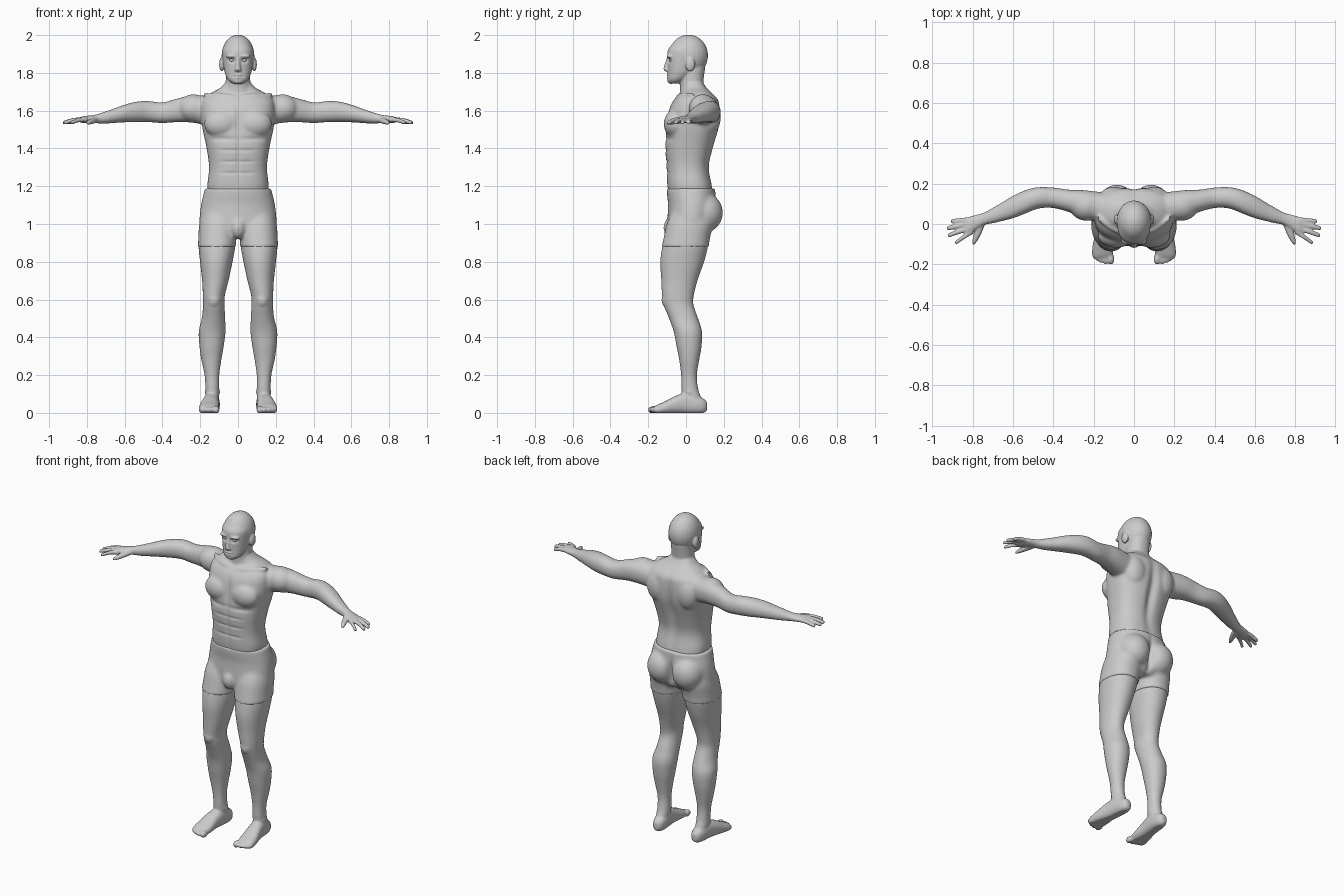
import bpy, bmesh, math
from mathutils import Vector, Matrix

ORDER = {'x': (0, 1, 2), 'y': (1, 0, 2), 'z': (2, 0, 1)}


def spline(rows, steps=5):
    """Catmull-Rom through rows of numbers."""
    out = []
    for i in range(len(rows) - 1):
        quad = (rows[max(i - 1, 0)], rows[i], rows[i + 1], rows[min(i + 2, len(rows) - 1)])
        for s in range(steps):
            t = s / steps
            out.append([0.5 * (2 * b + (c - a) * t + (2 * a - 5 * b + 4 * c - d) * t * t
                               + (3 * b - a - 3 * c + d) * t ** 3) for a, b, c, d in zip(*quad)])
    return out + [list(rows[-1])]


def loft(bm, axis, rows, mirror=False, power=2.2, n=36):
    """Rows: position along axis, centre (2 values), radii (2 values)."""
    o = ORDER[axis]
    for side in ((1, -1) if mirror else (1,)):
        rings = []
        for t, c1, c2, r1, r2 in spline(rows):
            ring = []
            for k in range(n):
                a = 2 * math.pi * k / n
                ca, sa = math.cos(a), math.sin(a)
                p = [0, 0, 0]
                p[o[0]] = t
                p[o[1]] = c1 + r1 * math.copysign(abs(ca) ** (2 / power), ca)
                p[o[2]] = c2 + r2 * math.copysign(abs(sa) ** (2 / power), sa)
                p[0] *= side
                ring.append(bm.verts.new(p))
            rings.append(ring)
        for r, q in zip(rings, rings[1:]):
            for k in range(n):
                bm.faces.new((r[k], r[(k + 1) % n], q[(k + 1) % n], q[k]))
        bm.faces.new(rings[0])
        bm.faces.new(rings[-1])


def blob(bm, c, r, mirror=True):
    """Ellipsoid muscle or feature."""
    for side in ((1, -1) if mirror else (1,)):
        m = Matrix.Translation((c[0] * side, c[1], c[2])) @ Matrix.Diagonal((*r, 1))
        bmesh.ops.create_uvsphere(bm, u_segments=24, v_segments=16, radius=1, matrix=m)


def fuse(name, bm, voxel, passes, soft=None, extra=0, dents=()):
    """Weld overlapping shells into one skin, smooth it and press in creases."""
    bmesh.ops.recalc_face_normals(bm, faces=bm.faces)
    mesh = bpy.data.meshes.new(name)
    bm.to_mesh(mesh)
    bm.free()
    ob = bpy.data.objects.new(name, mesh)
    bpy.context.collection.objects.link(ob)
    mod = ob.modifiers.new("weld", 'REMESH')
    mod.mode = 'VOXEL'
    mod.voxel_size = voxel
    baked = bpy.data.meshes.new_from_object(ob.evaluated_get(bpy.context.evaluated_depsgraph_get()))
    ob.modifiers.clear()
    ob.data = baked
    b = bmesh.new()
    b.from_mesh(baked)
    groups = [(list(b.verts), passes)]
    if soft:
        groups.append(([v for v in b.verts if soft(v.co)], extra))
    for verts, count in groups:
        for _ in range(count):
            bmesh.ops.smooth_vert(b, verts=verts, factor=0.5, use_axis_x=True, use_axis_y=True, use_axis_z=True)
    for c, r, push in dents:
        for v in b.verts:
            d = sum(((abs(v.co.x) if i == 0 else v.co[i]) - c[i]) ** 2 / r[i] ** 2 for i in range(3))
            if d < 9:
                v.co.y += push * math.exp(-d)
    for v in b.verts:
        v.co.z = max(v.co.z, 0)
    b.to_mesh(baked)
    b.free()
    baked.shade_smooth()
    return ob


# Upper body: torso
bm = bmesh.new()
loft(bm, 'z', [(1.12, 0, .035, .15, .115), (1.20, 0, .02, .162, .119), (1.30, 0, .01, .153, .113),
               (1.40, 0, .017, .166, .127), (1.50, 0, .034, .187, .139), (1.56, 0, .04, .195, .14),
               (1.62, 0, .047, .196, .132), (1.66, 0, .054, .185, .116), (1.695, 0, .055, .14, .082),
               (1.72, 0, .045, .095, .066), (1.75, 0, .035, .066, .055)], power=2.5, n=60)
blob(bm, (.088, -.058, 1.53), (.092, .06, .075))            # chest muscles
blob(bm, (.1, .125, 1.57), (.075, .06, .1))                 # shoulder blades
blob(bm, (.235, .09, 1.612), (.085, .075, .075))            # shoulders
loft(bm, 'x', [(.02, -.04, 1.672, .013, .012), (.09, -.03, 1.68, .013, .012),
               (.18, .03, 1.684, .014, .012)], True)        # collar bones
# Arms
loft(bm, 'x', [(.14, .075, 1.60, .08, .08), (.25, .1, 1.608, .068, .071), (.32, .114, 1.602, .056, .063),
               (.40, .13, 1.589, .051, .055), (.47, .13, 1.595, .053, .056), (.53, .113, 1.594, .058, .055),
               (.60, .084, 1.585, .056, .047), (.68, .05, 1.568, .042, .035), (.74, .027, 1.558, .031, .025),
               (.78, .01, 1.555, .036, .02), (.82, -.01, 1.553, .045, .018), (.838, -.014, 1.551, .038, .012)], True)
# Fingers
for (x0, y0), (x1, y1) in (((.80, .022), (.908, .014)), ((.81, .002), (.928, -.02)),
                           ((.81, -.02), (.924, -.055)), ((.80, -.038), (.888, -.09))):
    loft(bm, 'x', [(x0, y0, 1.553, .013, .013), ((x0 + x1) / 2, (y0 + y1) / 2, 1.55, .0125, .0125),
                   (x1 - .008, y1, 1.537, .011, .011), (x1, y1, 1.535, .006, .006)], True, 2, 16)
# Thumbs
loft(bm, 'y', [(.02, .75, 1.552, .02, .016), (-.04, .772, 1.545, .019, .015), (-.08, .788, 1.538, .014, .012),
               (-.102, .796, 1.533, .007, .007)], True, 2, 16)
# Neck and head
loft(bm, 'z', [(1.66, 0, .04, .08, .075), (1.72, 0, .032, .069, .064), (1.76, 0, .03, .065, .063),
               (1.83, 0, .035, .063, .067)])
blob(bm, (0, .013, 1.892), (.087, .104, .11), False)
loft(bm, 'z', [(1.745, 0, -.06, .032, .03), (1.765, 0, -.047, .055, .05), (1.80, 0, -.027, .07, .069),
               (1.84, 0, -.015, .077, .082), (1.88, 0, -.008, .081, .092), (1.92, 0, -.002, .081, .094),
               (1.95, 0, .005, .068, .08)])
blob(bm, (0, -.079, 1.757), (.026, .02, .016), False)       # chin
blob(bm, (0, -.092, 1.788), (.025, .013, .007), False)      # lips
blob(bm, (0, -.09, 1.776), (.021, .013, .007), False)
blob(bm, (.032, -.083, 1.888), (.034, .021, .011))          # brows
blob(bm, (.086, .022, 1.845), (.014, .026, .038))           # ears
loft(bm, 'z', [(1.88, 0, -.09, .009, .012), (1.835, 0, -.102, .012, .015), (1.817, 0, -.102, .018, .017),
               (1.806, 0, -.095, .013, .011)], n=16)        # nose
dents = [((.032, -.096, 1.867), (.018, .03, .012), .014),    # eye sockets
         ((0, -.1, 1.782), (.025, .03, .004), .005),         # mouth
         ((0, .17, 1.43), (.028, .07, .19), -.02),           # spine
         ((0, -.11, 1.36), (.012, .05, .14), .006),          # belly line
         ((0, -.1, 1.55), (.016, .06, .07), .008),           # breastbone
         ((.085, -.11, 1.45), (.08, .05, .013), .006)]       # under the chest
dents += [((.04, -.1, z), (.05, .05, .008), .004) for z in (1.39, 1.33, 1.27)]
fuse("upper_body", bm, .005, 3, lambda p: p.z < 1.73 and abs(p.x) < .68, 14, dents)

# Eyes
bm = bmesh.new()
blob(bm, (.032, -.074, 1.867), (.014, .014, .012))
eyes = bpy.data.meshes.new("eyes")
bm.to_mesh(eyes)
bm.free()
eyes.shade_smooth()
bpy.context.collection.objects.link(bpy.data.objects.new("eyes", eyes))

# Shorts
bm = bmesh.new()
loft(bm, 'z', [(.94, 0, .02, .15, .09), (.97, 0, .022, .195, .115), (1.02, 0, .026, .204, .124),
               (1.10, 0, .033, .196, .128), (1.15, 0, .029, .185, .129), (1.188, 0, .026, .174, .128)], n=60)
loft(bm, 'z', [(.878, .112, -.004, .1, .124), (.93, .109, .005, .101, .123), (1.0, .105, .02, .1, .122),
               (1.07, .1, .03, .085, .1)], True)
blob(bm, (.085, .098, 1.06), (.095, .098, .105))            # buttocks
blob(bm, (0, -.07, .98), (.045, .05, .06), False)           # front
fuse("shorts", bm, .007, 2, lambda p: .9 < p.z < 1.165, 10,
     [((0, .19, 1.03), (.018, .08, .09), -.03)])

# Legs
bm = bmesh.new()
loft(bm, 'z', [(.02, .136, .04, .03, .05), (.08, .136, .03, .036, .05), (.13, .136, .02, .037, .044),
               (.20, .138, .016, .039, .042), (.28, .141, .017, .053, .053), (.35, .14, .016, .064, .066),
               (.43, .137, .01, .071, .075), (.50, .13, -.013, .062, .077), (.57, .128, -.039, .057, .079),
               (.62, .128, -.043, .058, .084), (.70, .12, -.035, .07, .096), (.80, .115, -.02, .086, .116),
               (.88, .112, -.005, .097, .121), (.93, .111, .003, .094, .115)], True, 2.1)
blob(bm, (.128, -.098, .6), (.036, .032, .045))             # knee caps
blob(bm, (.136, .015, .11), (.043, .022, .022))             # ankles
# Feet
loft(bm, 'y', [(.112, .133, .035, .015, .022), (.095, .133, .037, .03, .037), (.06, .135, .042, .039, .047),
               (0, .14, .05, .042, .055), (-.05, .147, .044, .046, .048), (-.11, .153, .028, .053, .034),
               (-.155, .157, .018, .052, .024), (-.17, .157, .016, .045, .015)], True, 2.4)
# Toes
for i, (x, y, r) in enumerate(((.115, -.174, .018), (.142, -.174, .013), (.163, -.167, .0125),
                               (.181, -.157, .012), (.197, -.145, .012))):
    blob(bm, (x, y, .016), (r, .029, r + .003))
fuse("legs", bm, .006, 5)
